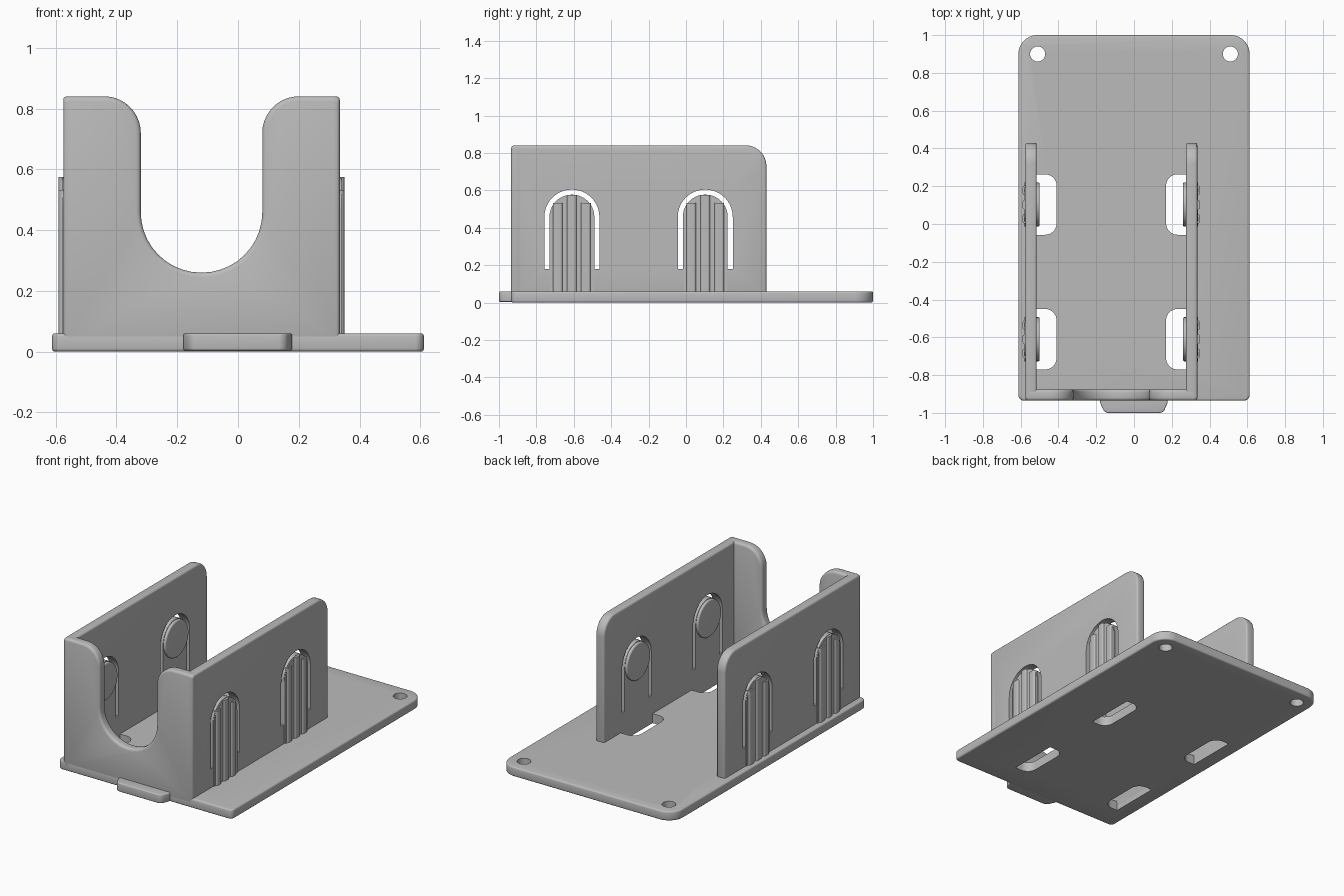
import bpy
import bmesh
import math
from mathutils import Vector

if "Cube" in bpy.data.objects:
    bpy.data.objects.remove(bpy.data.objects["Cube"], do_unlink=True)

GREY = (0.5, 0.5, 0.5, 1)
grey = bpy.data.materials.new("light_grey_plastic")
grey.use_nodes = True
grey.diffuse_color = GREY
grey.node_tree.nodes["Principled BSDF"].inputs["Base Color"].default_value = GREY

# Maps an outline point (u, v) and a depth d to space
PLANES = {
    "XY": lambda u, v, d: (u, v, d),
    "XZ": lambda u, v, d: (u, d, v),
    "YZ": lambda u, v, d: (d, u, v),
}


def rounded(corners, steps=10):
    """Outline from (u, v, radius) corners."""
    out = []
    for i, (u, v, r) in enumerate(corners):
        p = Vector((u, v))
        if r == 0:
            out.append(p)
            continue
        a = (Vector(corners[i - 1][:2]) - p).normalized() * r
        b = (Vector(corners[(i + 1) % len(corners)][:2]) - p).normalized() * r
        for k in range(steps + 1):
            t = math.pi / 2 * k / steps
            out.append(p + a * (1 - math.sin(t)) + b * (1 - math.cos(t)))
    return out


def circle(u, v, r, steps=32):
    return [Vector((u + r * math.cos(math.tau * k / steps),
                    v + r * math.sin(math.tau * k / steps))) for k in range(steps)]


def prism(name, plane, outline, d0, d1, bevel=0, cutters=()):
    """Extruded outline with rounded edges and cut-outs."""
    bm = bmesh.new()
    place = PLANES[plane]
    low = [bm.verts.new(place(p.x, p.y, d0)) for p in outline]
    high = [bm.verts.new(place(p.x, p.y, d1)) for p in outline]
    bm.faces.new(low)
    bm.faces.new(high)
    for i in range(len(low)):
        bm.faces.new((low[i - 1], low[i], high[i], high[i - 1]))
    bmesh.ops.recalc_face_normals(bm, faces=bm.faces)
    mesh = bpy.data.meshes.new(name)
    bm.to_mesh(mesh)
    bm.free()
    mesh.materials.append(grey)
    ob = bpy.data.objects.new(name, mesh)
    bpy.context.collection.objects.link(ob)

    bpy.ops.object.select_all(action="DESELECT")
    ob.select_set(True)
    bpy.context.view_layer.objects.active = ob
    if bevel:
        mod = ob.modifiers.new("round_edges", "BEVEL")
        mod.width = bevel
        mod.segments = 3
        mod.limit_method = "ANGLE"
        mod.angle_limit = math.radians(40)
        mod.use_clamp_overlap = False
        bpy.ops.object.modifier_apply(modifier=mod.name)
    for cutter in cutters:
        mod = ob.modifiers.new("cut", "BOOLEAN")
        mod.operation = "DIFFERENCE"
        mod.solver = "EXACT"
        mod.object = cutter
        bpy.ops.object.modifier_apply(modifier=mod.name)
        bpy.data.objects.remove(cutter, do_unlink=True)
    bpy.ops.object.shade_smooth_by_angle(angle=math.radians(35))
    return ob


BASE_TOP = 0.06
WALL_TOP = 0.84
FRONT = -0.935
CLIPS = {"front": -0.61, "rear": 0.103}      # clip centres along y
CLIP_Z = 0.457                               # centre of the clip's round top
GAP_R, CLIP_R = 0.147, 0.12

# Side: outer face, inner face and outward direction
SIDES = {"right": (-0.575, -0.515, -1), "left": (0.335, 0.275, 1)}

# Base plate with screw holes and clip openings
cuts = [prism("hole_cutter", "XY", circle(x, 0.9, 0.04), -0.1, 0.2) for x in (-0.51, 0.51)]
for outer, inner, out in SIDES.values():
    edge = inner - out * 0.105
    for y in CLIPS.values():
        cuts.append(prism("slot_cutter", "XY", rounded([
            (inner, y - 0.16, 0), (edge, y - 0.16, 0.06),
            (edge, y + 0.16, 0.06), (inner, y + 0.16, 0)]), -0.1, 0.2))
prism("base_plate", "XY", rounded([
    (-0.612, FRONT, 0.03), (0.612, FRONT, 0.03),
    (0.612, 1, 0.1), (-0.612, 1, 0.1)]), 0, BASE_TOP, 0.01, cuts)

# Front tab on the base
prism("front_tab", "XY", rounded([
    (-0.18, -0.9, 0), (-0.18, -0.945, 0), (-0.155, -1, 0.02),
    (0.155, -1, 0.02), (0.178, -0.945, 0), (0.178, -0.9, 0)]), 0.004, BASE_TOP - 0.001, 0.006)

# Front wall with the round-bottomed notch
prism("front_wall", "XZ", rounded([
    (-0.575, 0.02, 0), (0.335, 0.02, 0), (0.335, WALL_TOP, 0.02),
    (0.08, WALL_TOP, 0.12), (0.08, 0.26, 0.199), (-0.32, 0.26, 0.199),
    (-0.32, WALL_TOP, 0.12), (-0.575, WALL_TOP, 0.02)]), FRONT, FRONT + 0.06, 0.015)

for side, (outer, inner, out) in SIDES.items():
    # Side wall with arched gaps around the spring clips
    cuts = []
    for y in CLIPS.values():
        top, tip = CLIP_Z + GAP_R, CLIP_Z + CLIP_R
        cuts.append(prism("gap_cutter", "YZ", rounded([
            (y - GAP_R, 0.18, 0), (y - GAP_R, top, GAP_R - 0.001),
            (y + GAP_R, top, GAP_R - 0.001), (y + GAP_R, 0.18, 0),
            (y + CLIP_R, 0.18, 0), (y + CLIP_R, tip, CLIP_R - 0.001),
            (y - CLIP_R, tip, CLIP_R - 0.001), (y - CLIP_R, 0.18, 0)]), outer - 0.1, outer + 0.1))
    prism(side + "_wall", "YZ", rounded([
        (FRONT, 0.02, 0), (0.43, 0.02, 0),
        (0.43, WALL_TOP, 0.11), (FRONT, WALL_TOP, 0.02)]),
        min(outer, inner), max(outer, inner), 0.012, cuts)

    for place, y in CLIPS.items():
        name = f"{side}_{place}_clip"
        r = CLIP_R - 0.003
        # Raised clip face
        prism(name + "_face", "YZ", rounded([
            (y - r, 0.05, 0), (y + r, 0.05, 0),
            (y + r, CLIP_Z + r, r - 0.001), (y - r, CLIP_Z + r, r - 0.001)]),
            outer - out * 0.01, outer + out * 0.005)
        # Vertical grip ribs
        for i in (-1, 0, 1):
            mid = y + i * 0.075
            crest = outer + out * 0.015
            rib_top = CLIP_Z + math.sqrt(r * r - (abs(i) * 0.09) ** 2)
            prism(f"{name}_rib_{i + 2}", "XY", rounded([
                (outer - out * 0.01, mid - 0.026, 0), (crest, mid - 0.026, 0.014),
                (crest, mid + 0.026, 0.014), (outer - out * 0.01, mid + 0.026, 0)]),
                0.05, rib_top)
        # Round pad inside the clip
        prism(name + "_pad", "YZ", circle(y, CLIP_Z, r),
              inner + out * 0.02, inner - out * 0.016, 0.008)
